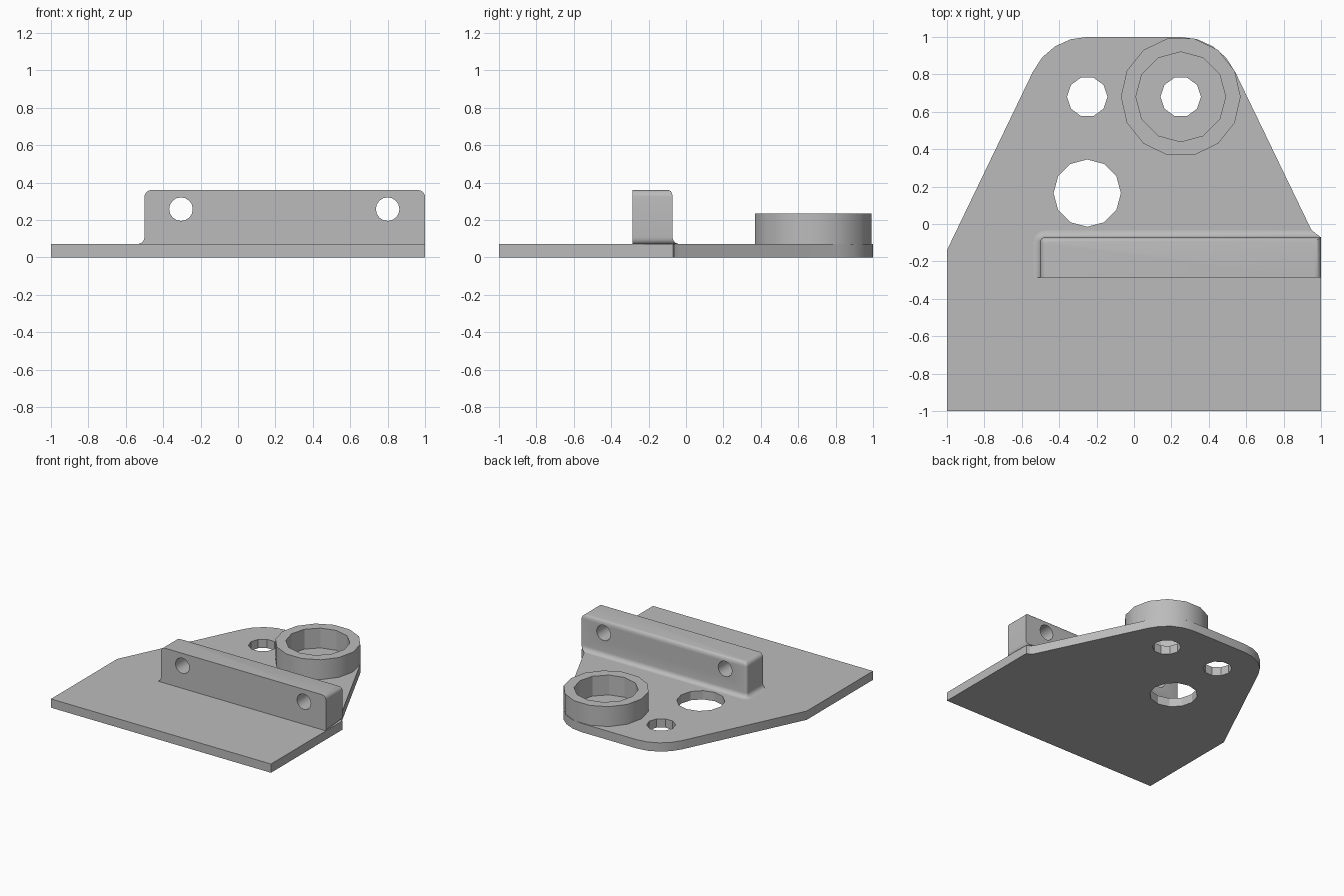
import bpy, bmesh
from math import sin, cos, pi, radians

cube = bpy.data.objects.get("Cube")
if cube:
    bpy.data.objects.remove(cube, do_unlink=True)

GREY = (0.5, 0.5, 0.5, 1)
metal = bpy.data.materials.new("plain_grey")
metal.use_nodes = True
metal.diffuse_color = GREY
metal.node_tree.nodes["Principled BSDF"].inputs["Base Color"].default_value = GREY


def arc(cx, cy, r, a0, a1, steps):
    angles = [radians(a0 + (a1 - a0) * i / steps) for i in range(steps + 1)]
    return [(cx + r * cos(a), cy + r * sin(a)) for a in angles]


def circle(cx, cy, r, sides):
    return arc(cx, cy, r, 0, 360, sides)[:-1]


def select_only(obj):
    bpy.ops.object.select_all(action='DESELECT')
    obj.select_set(True)
    bpy.context.view_layer.objects.active = obj


def finish(obj):
    obj.data.materials.clear()
    obj.data.materials.append(metal)
    select_only(obj)
    bpy.ops.object.shade_smooth_by_angle(angle=radians(29))


def slab(name, loops, z0, z1):
    """Extrude an outline with holes from z0 to z1."""
    curve = bpy.data.curves.new(name, 'CURVE')
    curve.dimensions = '2D'
    curve.fill_mode = 'BOTH'
    curve.extrude = (z1 - z0) / 2
    for loop in loops:
        spline = curve.splines.new('POLY')
        spline.points.add(len(loop) - 1)
        for point, (x, y) in zip(spline.points, loop):
            point.co = (x, y, 0, 1)
        spline.use_cyclic_u = True
    obj = bpy.data.objects.new(name, curve)
    bpy.context.collection.objects.link(obj)
    select_only(obj)
    bpy.ops.object.convert(target='MESH')
    obj = bpy.context.object
    bm = bmesh.new()
    bm.from_mesh(obj.data)
    bmesh.ops.translate(bm, vec=(0, 0, (z0 + z1) / 2), verts=bm.verts)
    bmesh.ops.remove_doubles(bm, verts=bm.verts, dist=0.0001)
    bmesh.ops.recalc_face_normals(bm, faces=bm.faces)
    bm.to_mesh(obj.data)
    bm.free()
    finish(obj)
    return obj


# Base plate: tapered outline with rounded far corners and three holes
THICK = 0.072
outline = [(-1, -1), (1, -1), (1, -0.07), (0.97, -0.06), (0.95, -0.035)]
outline += arc(0.25, 0.68, 0.32, 25, 90, 4)
outline += arc(-0.25, 0.68, 0.32, 90, 155, 4)
outline += [(-1, -0.14)]
ring_hole = circle(0.25, 0.68, 0.108, 10)
small_hole = circle(-0.25, 0.68, 0.108, 10)
large_hole = circle(-0.25, 0.165, 0.18, 12)
slab("base_plate", [outline, ring_hole, small_hole, large_hole], 0, THICK)

# Raised ring
slab("raised_ring", [circle(0.25, 0.68, 0.32, 14), circle(0.25, 0.68, 0.24, 12)],
     THICK, 0.235)

# Upright wall: stacked plan loops give the base fillet and rounded top
LEFT, RIGHT, FRONT, BACK, TOP, R = -0.5, 1, -0.287, -0.072, 0.36, 0.036
STEPS = 5
levels = []   # height, left offset, back offset, right inset
for i in range(STEPS + 1):
    a = pi / 2 * i / STEPS
    flare = R * (1 - sin(a))
    levels.append((THICK + R * (1 - cos(a)), flare, flare, 0))
for i in range(STEPS + 1):
    a = pi / 2 * i / STEPS
    inset = R * (1 - cos(a))
    levels.append((TOP - R * (1 - sin(a)), -inset, -inset * 0.6, inset))

bm = bmesh.new()
rings = []
for z, left, back, inset in levels:
    x0, x1, y1 = LEFT - left, RIGHT - inset, BACK + back
    corner = 0.02 + max(left, 0)
    plan = [(x0, FRONT), (x1, FRONT), (x1 - max(back, 0) * 1.3, y1)]
    plan += arc(x0 + corner, y1 - corner, corner, 90, 180, 4)
    rings.append([bm.verts.new((x, y, z)) for x, y in plan])
for low, high in zip(rings, rings[1:]):
    for i in range(len(low)):
        j = (i + 1) % len(low)
        bm.faces.new((low[i], low[j], high[j], high[i]))
bm.faces.new(rings[0][::-1])
bm.faces.new(rings[-1])
bmesh.ops.recalc_face_normals(bm, faces=bm.faces)
mesh = bpy.data.meshes.new("upright_wall")
bm.to_mesh(mesh)
bm.free()
wall = bpy.data.objects.new("upright_wall", mesh)
bpy.context.collection.objects.link(wall)

# Two bolt holes through the wall
for x in (-0.305, 0.8):
    bpy.ops.mesh.primitive_cylinder_add(vertices=16, radius=0.063, depth=1,
                                        location=(x, -0.18, 0.258),
                                        rotation=(pi / 2, 0, 0))
    cutter = bpy.context.object
    cutter.name = "bolt_hole_cutter"
    cutter.hide_render = True
    select_only(wall)
    cut = wall.modifiers.new("bolt_hole", 'BOOLEAN')
    cut.operation = 'DIFFERENCE'
    cut.solver = 'EXACT'
    cut.object = cutter
    bpy.ops.object.modifier_apply(modifier=cut.name)
    bpy.data.objects.remove(cutter, do_unlink=True)
finish(wall)
